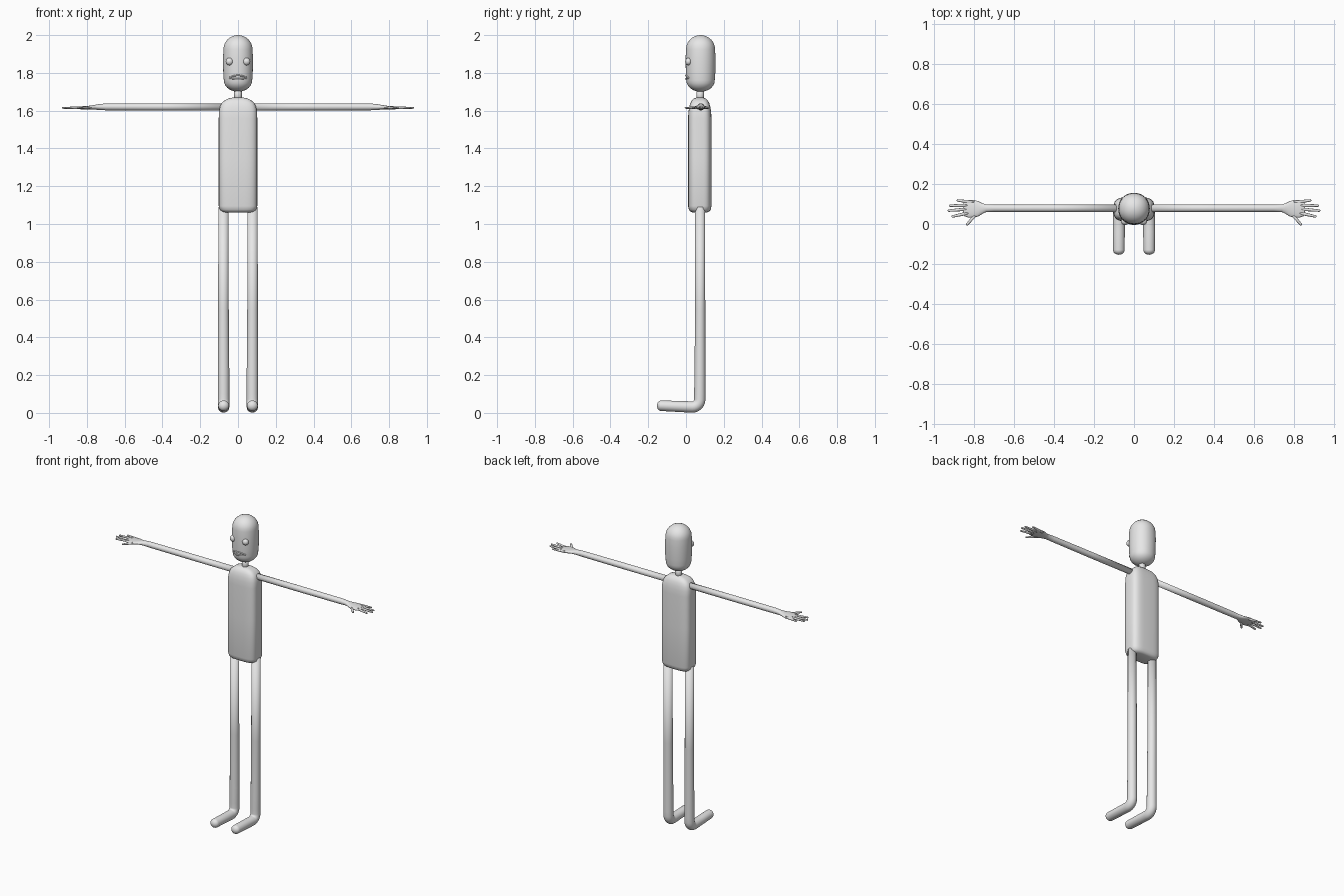
import bpy, bmesh, math
from mathutils import Vector

if "Cube" in bpy.data.objects:
    bpy.data.objects.remove(bpy.data.objects["Cube"])

grey = bpy.data.materials.new("plain grey")
grey.diffuse_color = (0.8, 0.8, 0.8, 1)
grey.use_nodes = True
grey.node_tree.nodes["Principled BSDF"].inputs["Base Color"].default_value = grey.diffuse_color


def loft(name, rings, ref, n=24, power=2.0, cap0=0.0, cap1=0.0):
    """Skin rings of (point, half width, half height); cap0/cap1 add domed ends."""
    rings = [(Vector(p), a, b) for p, a, b in rings]
    tangents = []
    for i in range(len(rings)):
        lo, hi = max(i - 1, 0), min(i + 1, len(rings) - 1)
        tangents.append((rings[hi][0] - rings[lo][0]).normalized())
    full = [(p, a, b, t) for (p, a, b), t in zip(rings, tangents)]

    def dome(p, a, b, t, length):
        out = []
        for k in range(1, 7):
            ang = math.radians(14 * k)
            out.append((p + t * length * math.sin(ang), a * math.cos(ang), b * math.cos(ang)))
        return out

    if cap0:
        p, a, b, t = full[0]
        full = [(q, c, d, t) for q, c, d in reversed(dome(p, a, b, -t, cap0))] + full
    if cap1:
        p, a, b, t = full[-1]
        full += [(q, c, d, t) for q, c, d in dome(p, a, b, t, cap1)]

    bm = bmesh.new()
    loops = []
    for p, a, b, t in full:
        side = Vector(ref)
        side = (side - t * side.dot(t)).normalized()
        up = t.cross(side)
        loop = []
        for k in range(n):
            ang = 2 * math.pi * k / n
            c, s = math.cos(ang), math.sin(ang)
            u = math.copysign(abs(c) ** (2 / power), c)
            v = math.copysign(abs(s) ** (2 / power), s)
            loop.append(bm.verts.new(p + side * a * u + up * b * v))
        loops.append(loop)
    for l0, l1 in zip(loops, loops[1:]):
        for k in range(n):
            j = (k + 1) % n
            bm.faces.new((l0[k], l0[j], l1[j], l1[k]))
    bm.faces.new(loops[0])
    bm.faces.new(loops[-1])
    bmesh.ops.recalc_face_normals(bm, faces=bm.faces)
    return finish(name, bm)


def finish(name, bm):
    me = bpy.data.meshes.new(name)
    bm.to_mesh(me)
    bm.free()
    for f in me.polygons:
        f.use_smooth = True
    me.materials.append(grey)
    ob = bpy.data.objects.new(name, me)
    bpy.context.collection.objects.link(ob)
    return ob


def ball(name, loc, size):
    bm = bmesh.new()
    bmesh.ops.create_uvsphere(bm, u_segments=24, v_segments=14, radius=1)
    for v in bm.verts:
        v.co = Vector([l + c * s for l, c, s in zip(loc, v.co, size)])
    return finish(name, bm)


X, Y = (1, 0, 0), (0, 1, 0)

# Head and neck
loft("head", [((0, 0.077, z), r, r) for z, r in
              [(1.76, 0.075), (1.80, 0.078), (1.88, 0.079), (1.925, 0.077)]],
     X, n=40, power=2.1, cap0=0.06, cap1=0.075)
loft("neck", [((0, 0.075, z), 0.02, 0.02) for z in (1.64, 1.72)], X)

# Torso with soft shoulders and a flatter base
torso = [(1.062, 0.070, 0.040), (1.066, 0.085, 0.050), (1.076, 0.096, 0.058), (1.095, 0.102, 0.062),
         (1.35, 0.102, 0.062), (1.56, 0.102, 0.062), (1.595, 0.101, 0.060), (1.62, 0.096, 0.056),
         (1.64, 0.087, 0.050), (1.655, 0.070, 0.042), (1.664, 0.052, 0.032), (1.670, 0.025, 0.016)]
loft("torso", [((0, 0.073, z), a, b) for z, a, b in torso], X, n=48, power=3.6)

# Mouth: arched upper lip over a straighter lower lip
lip_u = [-0.046 + 0.092 * i / 14 for i in range(15)]
for name, base, arch, r in (("upper_lip", 1.774, 0.013, 0.004), ("lower_lip", 1.773, -0.005, 0.004)):
    pts = []
    for u in lip_u:
        k = 1 - (u / 0.046) ** 2
        y = 0.077 - math.sqrt(0.078 ** 2 - u * u)
        pts.append(((u, y, base + arch * k), r, r))
    loft(name, pts, (0, 0, 1), n=10, cap0=0.003, cap1=0.003)

for s, label in ((-1, "right"), (1, "left")):
    # Eye
    ball(label + "_eye", (s * 0.045, 0.013, 1.86), (0.02, 0.018, 0.02))

    # Leg bending forward into the foot
    leg = [((s * 0.077, 0.075, 1.09), 0.027, 0.026), ((s * 0.077, 0.075, 0.55), 0.028, 0.027),
           ((s * 0.076, 0.074, 0.2), 0.030, 0.029), ((s * 0.076, 0.073, 0.1), 0.030, 0.030)]
    for k in range(0, 7):
        ang = math.radians(15 * k)
        leg.append(((s * 0.076, 0.033 + 0.04 * math.cos(ang), 0.071 - 0.04 * math.sin(ang)), 0.030, 0.030))
    leg += [((s * 0.076, -0.04, 0.034), 0.030, 0.029), ((s * 0.076, -0.13, 0.038), 0.029, 0.028)]
    loft(label + "_leg", leg, X, cap1=0.024)

    # Arm running out into the palm
    arm = [(0.08, 0.079, 0.019, 0.019, 1.620), (0.40, 0.079, 0.019, 0.019, 1.620),
           (0.70, 0.079, 0.018, 0.018, 1.620), (0.74, 0.079, 0.019, 0.015, 1.619),
           (0.76, 0.078, 0.027, 0.012, 1.618), (0.78, 0.077, 0.038, 0.010, 1.617),
           (0.80, 0.076, 0.044, 0.009, 1.616), (0.83, 0.076, 0.043, 0.008, 1.615),
           (0.848, 0.076, 0.038, 0.006, 1.615)]
    loft(label + "_arm", [((s * x, y, z), a, b) for x, y, a, b, z in arm], Y, cap1=0.008)

    # Four fingers and a thumb, each from base to tip
    digits = {"little_finger": (0.80, 0.108, 0.882, 0.118), "ring_finger": (0.83, 0.093, 0.920, 0.092),
              "middle_finger": (0.83, 0.075, 0.927, 0.067), "index_finger": (0.83, 0.055, 0.908, 0.038),
              "thumb": (0.79, 0.050, 0.835, -0.001)}
    for part, (x0, y0, x1, y1) in digits.items():
        path = []
        for t, r in ((0, 0.009), (0.5, 0.0075), (1, 0.006)):
            path.append(((s * (x0 + (x1 - x0) * t), y0 + (y1 - y0) * t, 1.615), r, r * 0.8))
        side = X if part == "thumb" else Y
        loft(label + "_" + part, path, side, n=12, cap1=0.006)
